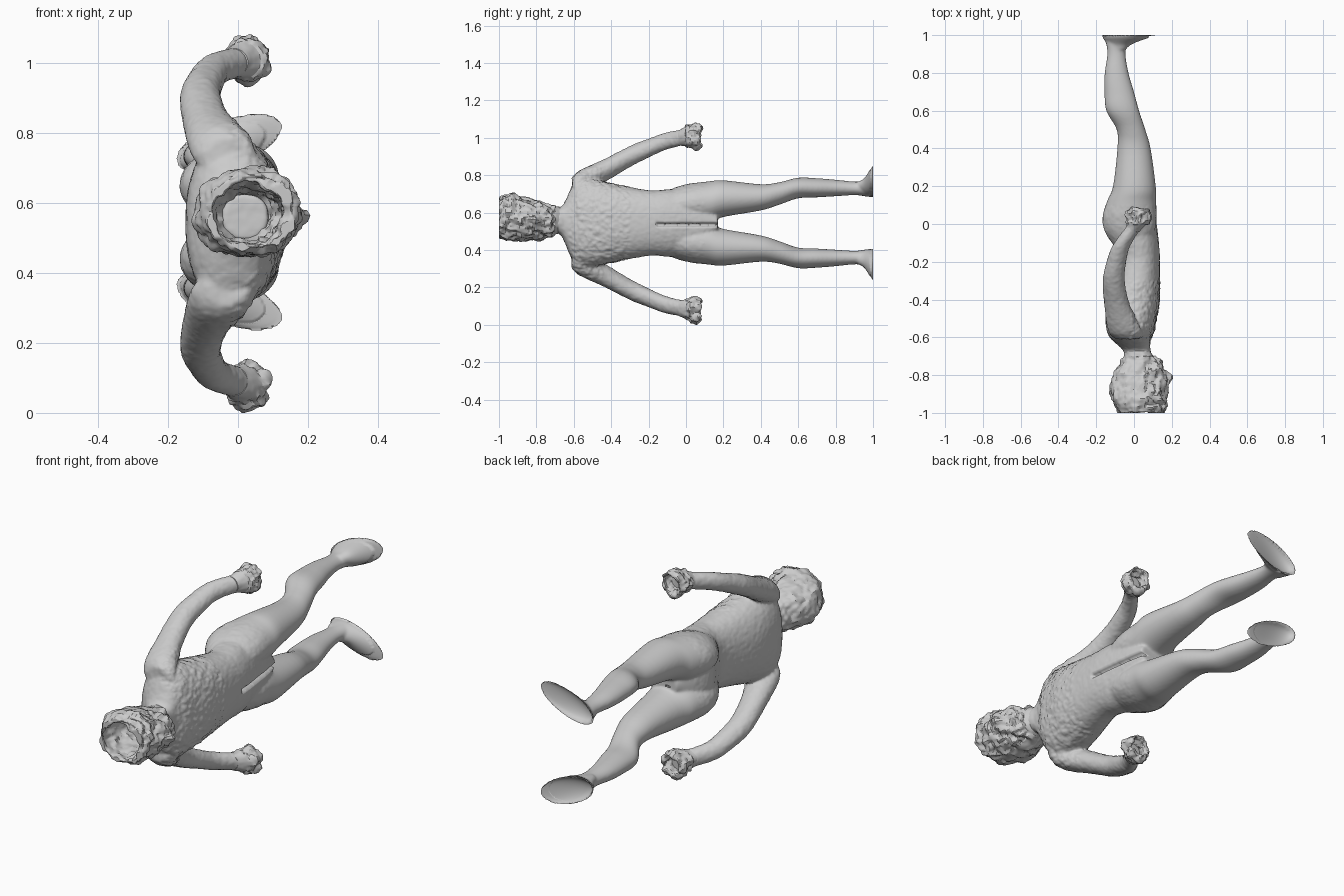
import bpy, bmesh, math
from mathutils import Vector, noise

if "Cube" in bpy.data.objects:
    bpy.data.objects.remove(bpy.data.objects["Cube"])

MID = 0.545  # z of the body's plane of symmetry (figure lies along y, facing +x)


def spline(rows, steps):
    """Catmull-Rom interpolation through rows of numbers."""
    out = []
    for i in range(len(rows) - 1):
        a, b, c, d = (rows[max(0, min(len(rows) - 1, i + k))] for k in (-1, 0, 1, 2))
        for s in range(steps):
            t = s / steps
            out.append([0.5 * (2 * q + (r - p) * t + (2 * p - 5 * q + 4 * r - u) * t * t
                               + (3 * q - p - 3 * r + u) * t ** 3)
                        for p, q, r, u in zip(a, b, c, d)])
    return out + [list(rows[-1])]


def loft(bm, rows, side=1, steps=5, n=40, power=2.0, shear=0.0):
    """Closed tube of rings; each row is y, x centre, z offset, x radius, z radius."""
    rings = []
    for y, xc, d, rx, rz in spline(rows, steps):
        ring = []
        for k in range(n):
            a = 2 * math.pi * k / n
            c, s = math.cos(a), math.sin(a)
            x = rx * math.copysign(abs(c) ** (2 / power), c)
            z = rz * math.copysign(abs(s) ** (2 / power), s) + shear * x
            ring.append(bm.verts.new((xc + x, y, MID + side * (d + z))))
        rings.append(ring)
    faces = [bm.faces.new(rings[0]), bm.faces.new(rings[-1])]
    for p, q in zip(rings, rings[1:]):
        for k in range(n):
            faces.append(bm.faces.new((p[k], p[(k + 1) % n], q[(k + 1) % n], q[k])))
    bmesh.ops.recalc_face_normals(bm, faces=faces)


def make(name, bm):
    mesh = bpy.data.meshes.new(name)
    bm.to_mesh(mesh)
    bm.free()
    ob = bpy.data.objects.new(name, mesh)
    bpy.context.collection.objects.link(ob)
    bpy.ops.object.select_all(action='DESELECT')
    ob.select_set(True)
    bpy.context.view_layer.objects.active = ob
    return ob


def roughen(ob, amount, scale):
    """Push vertices along normals by noise; amount is a function of position."""
    normals = [v.normal.copy() for v in ob.data.vertices]
    for v, nrm in zip(ob.data.vertices, normals):
        k = amount(v.co)
        if k:
            p = v.co * scale
            v.co += nrm * k * (noise.noise(p) + 0.6 * noise.noise(p * 2.3))
        v.co.y = max(-1, min(1, v.co.y))


TORSO = [(-.74, .02, .015, .065, .065), (-.68, .018, .012, .072, .07), (-.65, .005, .004, .08, .105),
         (-.61, -.015, 0, .105, .195), (-.57, -.018, 0, .125, .235), (-.5, -.015, 0, .135, .236),
         (-.4, -.003, 0, .138, .213), (-.2, .022, 0, .115, .175), (-.1, .01, 0, .122, .18),
         (0, -.015, 0, .135, .18), (.08, -.01, 0, .12, .14), (.17, .015, 0, .08, .05)]
ARM = [(-.61, -.03, .185, .06, .055), (-.57, -.045, .21, .09, .07), (-.435, -.088, .28, .068, .062),
       (-.3, -.107, .355, .058, .056), (-.2, -.093, .40, .052, .05), (-.115, -.067, .435, .047, .046),
       (-.03, -.01, .455, .043, .043), (.0, .01, .46, .04, .042)]
LEG = [(-.14, -.01, .085, .075, .07), (-.05, -.022, .1, .128, .092), (.03, -.024, .106, .143, .106),
       (.12, -.013, .112, .13, .11), (.2, .002, .13, .113, .098), (.4, 0, .137, .088, .07),
       (.5, -.016, .158, .076, .06), (.6, -.06, .187, .087, .055), (.7, -.078, .188, .078, .051),
       (.8, -.092, .187, .063, .044), (.9, -.093, .185, .048, .036), (.97, -.092, .183, .058, .04)]
FOOT = [(.92, -.092, .185, .045, .034), (.95, -.08, .19, .066, .042), (.978, -.052, .208, .108, .06),
        (1.0, -.025, .226, .155, .074)]

# body: torso, arms, legs and feet blended into one skin
bm = bmesh.new()
loft(bm, TORSO, power=2.3)
for side in (1, -1):
    loft(bm, ARM, side)
    loft(bm, LEG, side)
    loft(bm, FOOT, side, shear=.3)
body = make("body", bm)
body.data.remesh_voxel_size = 0.0075
bpy.ops.object.voxel_remesh()
smooth = body.modifiers.new("blend", 'SMOOTH')
smooth.factor, smooth.iterations = 0.5, 8
bpy.ops.object.modifier_apply(modifier="blend")

# hollow soles and the crease between the legs
for v in body.data.vertices:
    x, y, z = v.co
    if y > .985:
        u = (x + .025) / .155
        w = (abs(z - MID) - .226 - .3 * (x + .025)) / .074
        r = u * u + w * w
        v.co.y = 1.0
        if r < .8:
            v.co.y -= min(.05, .16 * max(0, .13 - x)) * (1 - r / .8) ** .5
    elif -.16 < y < .18 and x > 0:
        v.co.x -= .04 * math.exp(-((z - .535) / .007) ** 2)


# worn patch over the chest and shoulders
def chest(p):
    return .005 if -.62 < p.y < -.3 and p.x > -.02 else .0015 if p.y < .1 else 0


roughen(body, chest, 45)
bpy.ops.object.shade_smooth()

# head: hollow shell, open at the crown, with coarse hair
HEAD = [(-.66, .015, .015, .065, .068), (-.7, .025, .015, .078, .076), (-.73, .035, .01, .108, .088),
        (-.8, .03, .015, .138, .106), (-.88, .02, .024, .146, .12), (-.95, .03, .03, .138, .122),
        (-.998, .04, .03, .122, .108), (-.99, .03, .025, .1, .088), (-.93, .02, .028, .11, .095),
        (-.82, .02, .02, .1, .08), (-.7, .02, .015, .05, .05)]
bm = bmesh.new()
loft(bm, HEAD, steps=8, n=110, power=2.2)
head = make("head", bm)
for v in head.data.vertices:
    if v.co.x > .1:  # nose and brow
        v.co.x += .018 * math.exp(-((v.co.y + .82) / .03) ** 2 - ((v.co.z - .56) / .02) ** 2)
        v.co.x += .008 * math.exp(-((v.co.y + .88) / .02) ** 2)
roughen(head, lambda p: .004 if p.y > -.7 else .013 if p.x < .06 else .022, 20)
bpy.ops.object.shade_smooth_by_angle(angle=math.radians(25))

# hands: ragged open fists
HAND = [(-.04, -.012, .455, .04, .041), (-.01, .008, .46, .05, .05), (.02, .022, .465, .062, .062),
        (.055, .027, .466, .064, .068), (.08, .03, .466, .054, .056), (.072, .03, .466, .04, .042),
        (.03, .025, .465, .035, .035)]
for side, name in ((1, "hand_left"), (-1, "hand_right")):
    bm = bmesh.new()
    loft(bm, HAND, side, n=60)
    hand = make(name, bm)
    roughen(hand, lambda p: .016 if p.y > 0 else .003, 24)
    for v in hand.data.vertices:
        v.co.z = max(0, v.co.z)
    bpy.ops.object.shade_smooth_by_angle(angle=math.radians(25))
